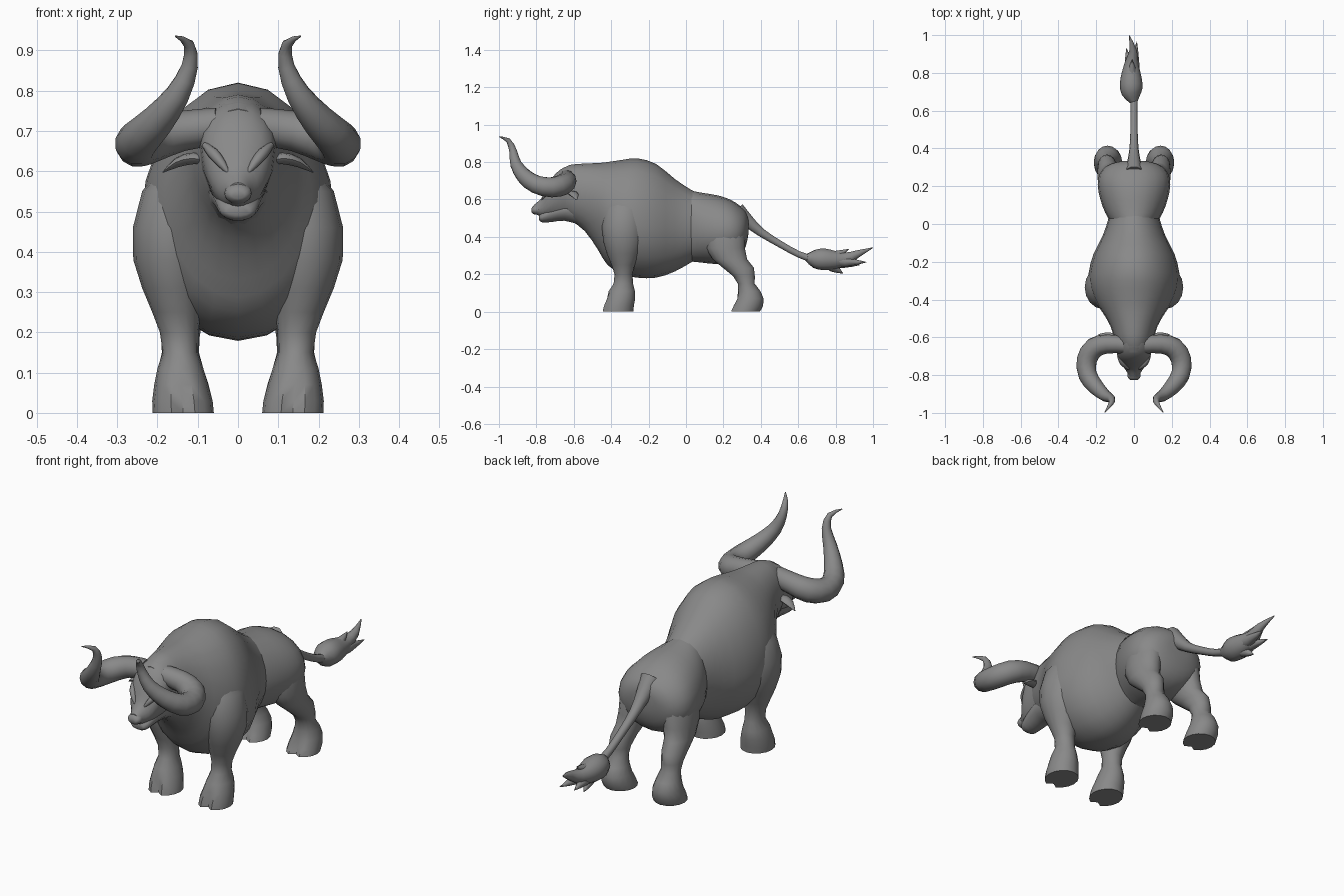
import bpy, bmesh, math
from mathutils import Vector

hide = bpy.data.materials.new("grey_hide")
hide.diffuse_color = (0.25, 0.25, 0.25, 1)


def refine(rows, n=2):
    """Smoothly insert rows between the given ones."""
    out = []
    for i in range(len(rows) - 1):
        p0, p1 = rows[max(i - 1, 0)], rows[i]
        p2, p3 = rows[i + 1], rows[min(i + 2, len(rows) - 1)]
        for k in range(n):
            t = k / n
            out.append([0.5 * (2 * b + (c - a) * t + (2 * a - 5 * b + 4 * c - d) * t * t
                               + (3 * b - a - 3 * c + d) * t ** 3)
                        for a, b, c, d in zip(p0, p1, p2, p3)])
    return out + [list(rows[-1])]


def build(name, rings, angle=50):
    """Skin a list of point rings and close both ends."""
    bm = bmesh.new()
    vs = [[bm.verts.new(p) for p in r] for r in rings]
    n = len(rings[0])
    for a, b in zip(vs, vs[1:]):
        for j in range(n):
            bm.faces.new((a[j], a[(j + 1) % n], b[(j + 1) % n], b[j]))
    bm.faces.new(vs[0])
    bm.faces.new(vs[-1])
    bmesh.ops.recalc_face_normals(bm, faces=bm.faces)
    me = bpy.data.meshes.new(name)
    bm.to_mesh(me)
    bm.free()
    me.materials.append(hide)
    ob = bpy.data.objects.new(name, me)
    bpy.context.collection.objects.link(ob)
    bpy.ops.object.select_all(action='DESELECT')
    ob.select_set(True)
    bpy.context.view_layer.objects.active = ob
    bpy.ops.object.shade_smooth_by_angle(angle=math.radians(angle))
    return ob


def trunk(name, rows, n=20, steps=2):
    """Rings along y; row = y, top, bottom, half width, height of widest point."""
    rings = []
    for y, top, bot, w, mid in refine(rows, steps):
        ring = []
        for j in range(n):
            a = 2 * math.pi * j / n
            s = math.sin(a)
            ring.append((w * math.cos(a), y, mid + s * (top - mid if s > 0 else mid - bot)))
        rings.append(ring)
    build(name, rings)


def tube(name, rows, n=10, steps=2, flat=1.0):
    """Round sweep; row = x, y, z, radius. flat squashes it vertically."""
    rows = refine(rows, steps)
    pts = [Vector(r[:3]) for r in rows]
    rings, u = [], None
    for i, p in enumerate(pts):
        t = (pts[min(i + 1, len(pts) - 1)] - pts[max(i - 1, 0)]).normalized()
        if u is None:
            u = t.cross(Vector((0, 0, 1))).normalized()
        u = (u - t * u.dot(t)).normalized()
        v = t.cross(u)
        r = max(rows[i][3], 0.001)
        rings.append([p + u * r * math.cos(2 * math.pi * j / n)
                      + v * r * flat * math.sin(2 * math.pi * j / n) for j in range(n)])
    build(name, rings)


def leg(name, side, rows, n=16):
    """Rings up z; row = z, x, y, rx, ry, depth of the cleft between the toes."""
    rings = []
    for z, x, y, rx, ry, cleft in rows:
        ring = []
        for j in range(n):
            a = 2 * math.pi * j / n - math.pi / 2
            k = 1 - cleft if j == 0 else 1
            ring.append((side * (x + rx * math.cos(a)), y + ry * k * math.sin(a), z))
        rings.append(ring)
    build(name, rings)


# Chest, hump and neck
trunk("chest", [
    (-0.68, 0.755, 0.52, 0.075, 0.65), (-0.62, 0.785, 0.49, 0.10, 0.64),
    (-0.54, 0.792, 0.43, 0.125, 0.62), (-0.47, 0.795, 0.33, 0.165, 0.57),
    (-0.42, 0.80, 0.25, 0.20, 0.52), (-0.34, 0.812, 0.20, 0.235, 0.48),
    (-0.26, 0.82, 0.182, 0.24, 0.46), (-0.16, 0.79, 0.182, 0.215, 0.45),
    (-0.06, 0.71, 0.215, 0.165, 0.45), (0.03, 0.65, 0.265, 0.135, 0.45),
    (0.10, 0.62, 0.30, 0.12, 0.45)])

# Rump
trunk("rump", [
    (-0.03, 0.66, 0.27, 0.10, 0.45), (0.03, 0.647, 0.268, 0.137, 0.45),
    (0.09, 0.635, 0.262, 0.165, 0.44), (0.17, 0.622, 0.255, 0.188, 0.43),
    (0.24, 0.598, 0.27, 0.19, 0.43), (0.29, 0.565, 0.30, 0.165, 0.43),
    (0.32, 0.535, 0.35, 0.12, 0.44), (0.333, 0.50, 0.41, 0.06, 0.46)])

# Head, lower jaw, nose
trunk("head", [
    (-0.812, 0.572, 0.525, 0.026, 0.545), (-0.79, 0.59, 0.515, 0.034, 0.55),
    (-0.765, 0.618, 0.505, 0.05, 0.56), (-0.735, 0.68, 0.50, 0.072, 0.60),
    (-0.70, 0.735, 0.495, 0.088, 0.65), (-0.65, 0.772, 0.495, 0.095, 0.67),
    (-0.58, 0.785, 0.49, 0.10, 0.66)], 16)
trunk("jaw", [
    (-0.785, 0.515, 0.49, 0.03, 0.50), (-0.77, 0.535, 0.477, 0.046, 0.505),
    (-0.72, 0.56, 0.478, 0.058, 0.53), (-0.65, 0.58, 0.485, 0.07, 0.55),
    (-0.56, 0.60, 0.46, 0.08, 0.55)], 14)
trunk("nose", [
    (-0.826, 0.552, 0.532, 0.018, 0.542), (-0.815, 0.567, 0.522, 0.032, 0.545),
    (-0.79, 0.575, 0.518, 0.034, 0.545), (-0.76, 0.58, 0.52, 0.025, 0.55)], 12)

for s, label in ((1, "left"), (-1, "right")):
    # Horns
    tube(label + "_horn", [
        (s * 0.05, -0.64, 0.712, 0.046), (s * 0.14, -0.635, 0.70, 0.05),
        (s * 0.21, -0.655, 0.68, 0.056), (s * 0.25, -0.72, 0.665, 0.055),
        (s * 0.245, -0.80, 0.68, 0.050), (s * 0.20, -0.865, 0.725, 0.042),
        (s * 0.15, -0.91, 0.79, 0.031), (s * 0.12, -0.925, 0.86, 0.021),
        (s * 0.122, -0.95, 0.915, 0.013), (s * 0.155, -0.998, 0.935, 0.002)], 12)
    # Ears and brow ridges
    tube(label + "_ear", [
        (s * 0.07, -0.61, 0.625, 0.015), (s * 0.11, -0.605, 0.632, 0.026),
        (s * 0.15, -0.595, 0.622, 0.022), (s * 0.187, -0.585, 0.597, 0.002)], 8, flat=0.55)
    tube(label + "_brow", [
        (s * 0.082, -0.70, 0.665, 0.008), (s * 0.062, -0.735, 0.645, 0.014),
        (s * 0.04, -0.757, 0.618, 0.011), (s * 0.025, -0.768, 0.597, 0.004)], 8)
    # Legs with cloven hooves
    leg(label + "_front_leg", s, [
        (0.0, 0.136, -0.367, 0.076, 0.085, 0.3), (0.03, 0.138, -0.362, 0.075, 0.083, 0.25),
        (0.07, 0.141, -0.35, 0.067, 0.078, 0.1), (0.11, 0.143, -0.343, 0.057, 0.07, 0),
        (0.15, 0.143, -0.335, 0.044, 0.052, 0), (0.20, 0.146, -0.334, 0.048, 0.048, 0),
        (0.25, 0.153, -0.336, 0.06, 0.062, 0), (0.31, 0.162, -0.335, 0.076, 0.088, 0),
        (0.38, 0.167, -0.335, 0.093, 0.108, 0), (0.46, 0.165, -0.335, 0.096, 0.115, 0),
        (0.55, 0.15, -0.33, 0.088, 0.105, 0), (0.63, 0.12, -0.32, 0.06, 0.08, 0)])
    leg(label + "_hind_leg", s, [
        (0.0, 0.136, 0.315, 0.076, 0.08, 0.3), (0.03, 0.138, 0.33, 0.075, 0.082, 0.25),
        (0.07, 0.140, 0.342, 0.067, 0.073, 0.1), (0.11, 0.142, 0.338, 0.056, 0.06, 0),
        (0.15, 0.143, 0.322, 0.046, 0.045, 0), (0.19, 0.143, 0.31, 0.048, 0.058, 0),
        (0.235, 0.14, 0.28, 0.053, 0.083, 0), (0.28, 0.132, 0.235, 0.06, 0.092, 0),
        (0.34, 0.122, 0.21, 0.068, 0.105, 0), (0.43, 0.11, 0.205, 0.075, 0.11, 0),
        (0.50, 0.09, 0.20, 0.07, 0.09, 0)])

# Tail
tube("tail", [
    (0, 0.27, 0.54, 0.05), (0, 0.33, 0.485, 0.036), (0, 0.40, 0.425, 0.024),
    (0, 0.50, 0.363, 0.019), (0, 0.60, 0.308, 0.018), (0, 0.68, 0.28, 0.02)])

# Tail tuft with pointed locks
tube("tuft", [
    (0, 0.645, 0.29, 0.02), (-0.012, 0.69, 0.283, 0.052), (-0.015, 0.74, 0.28, 0.06),
    (-0.015, 0.80, 0.277, 0.05), (-0.012, 0.86, 0.285, 0.034),
    (-0.005, 0.92, 0.31, 0.02), (-0.025, 0.998, 0.342, 0.002)], 10)
for i, (x, y, z) in enumerate([(0.015, 0.965, 0.265), (-0.03, 0.84, 0.205), (-0.01, 0.87, 0.335),
                               (-0.04, 0.93, 0.25)]):
    tube("tuft_lock_%d" % (i + 1), [
        (-0.01, 0.74, 0.28, 0.035), ((x - 0.01) / 2, (y + 0.74) / 2, (z + 0.275) / 2 - 0.004, 0.026),
        (x, y, z, 0.001)], 8)
